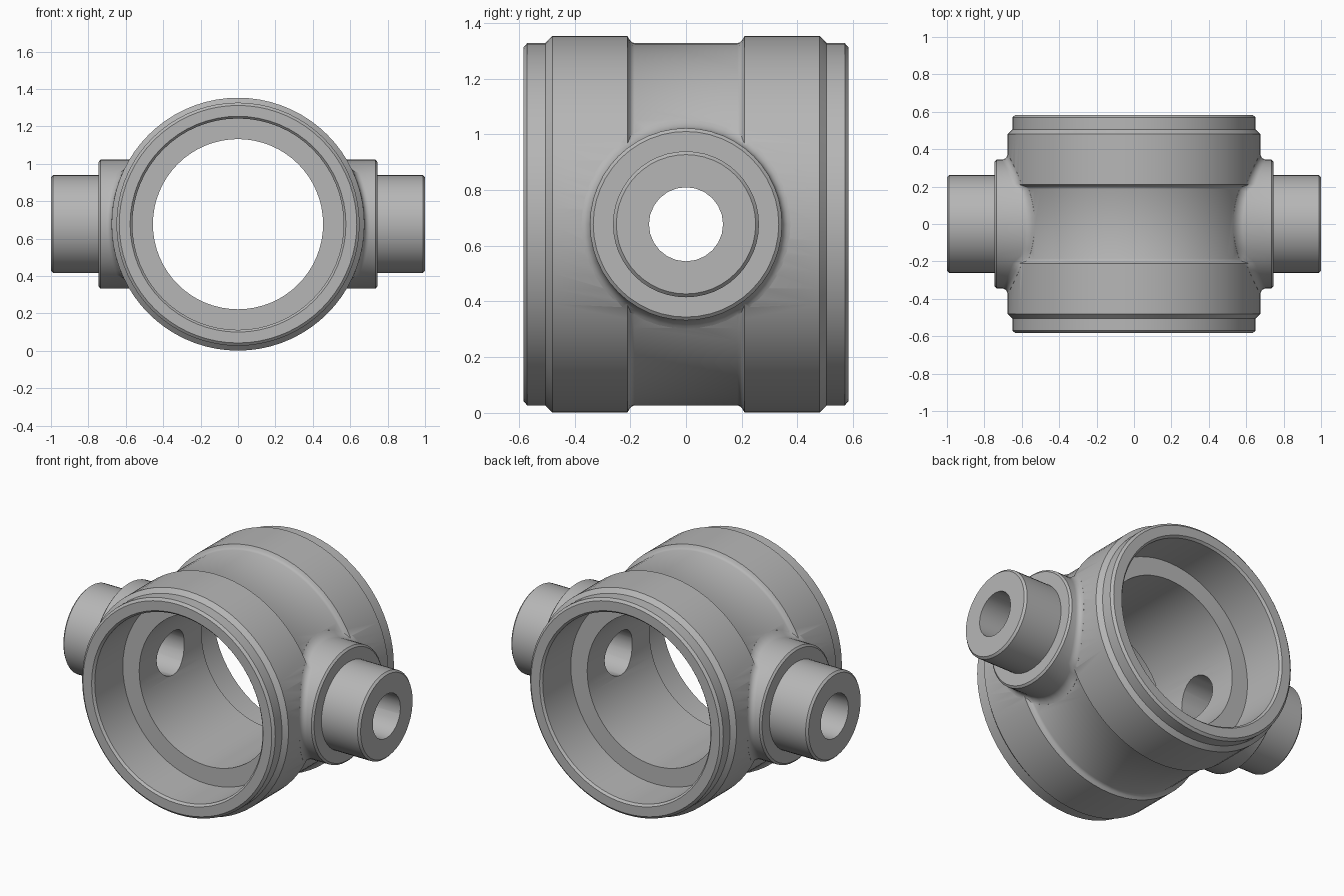
import bpy, bmesh
from math import cos, sin, pi, tau, sqrt, radians

cube = bpy.data.objects.get("Cube")
if cube:
    bpy.data.objects.remove(cube, do_unlink=True)

AXIS_Z = 0.677        # height of both bore axes
CORE_R = 0.65         # body radius in the central groove
BAND_RISE = 0.026     # extra radius of the two raised bands
BOSS_R = 0.345
FILLET = 0.03

metal = bpy.data.materials.new("steel grey")
metal.use_nodes = True
colour = (0.47, 0.47, 0.47, 1)
metal.diffuse_color = colour
metal.node_tree.nodes["Principled BSDF"].inputs["Base Color"].default_value = colour


def loft(name, rings):
    """Closed solid through a list of equally sized rings of points."""
    bm = bmesh.new()
    loops = [[bm.verts.new(p) for p in ring] for ring in rings]
    n = len(loops[0])
    for a, b in zip(loops, loops[1:]):
        for i in range(n):
            j = (i + 1) % n
            bm.faces.new((a[i], a[j], b[j], b[i]))
    bm.faces.new(loops[0])
    bm.faces.new(loops[-1])
    bmesh.ops.recalc_face_normals(bm, faces=bm.faces)
    mesh = bpy.data.meshes.new(name)
    bm.to_mesh(mesh)
    bm.free()
    mesh.materials.append(metal)
    obj = bpy.data.objects.new(name, mesh)
    bpy.context.collection.objects.link(obj)
    return obj


def ring_y(y, r, n):
    return [(r * cos(tau * i / n), y, AXIS_Z + r * sin(tau * i / n)) for i in range(n)]


def ring_x(x, r, n):
    return [(x, r * cos(tau * i / n), AXIS_Z + r * sin(tau * i / n)) for i in range(n)]


def mirrored(half):
    """Complete a profile of (y, radius) given from the front end to the middle."""
    return half + [(-y, r) for y, r in reversed(half)]


def body_radius(y):
    t = min(max((abs(y) - 0.185) / 0.025, 0), 1)
    return CORE_R + BAND_RISE * t * t


def body_ring(side, r, lift, n):
    """Ring around the side axis that follows the curved body surface."""
    ring = []
    for i in range(n):
        y, z = r * cos(tau * i / n), r * sin(tau * i / n)
        ring.append((side * (sqrt(body_radius(y) ** 2 - z * z) + lift), y, AXIS_Z + z))
    return ring


def combine(target, tool, operation):
    mod = target.modifiers.new("combine", 'BOOLEAN')
    mod.operation = operation
    mod.solver = 'EXACT'
    mod.object = tool
    bpy.context.view_layer.objects.active = target
    bpy.ops.object.modifier_apply(modifier=mod.name)
    bpy.data.objects.remove(tool, do_unlink=True)


# Main body: turned sleeve with stepped ends and a central groove
groove = [(y, body_radius(y)) for y in (-0.21, -0.205, -0.2, -0.195, -0.185)]
outer = [(-0.583, 0.635), (-0.57, 0.65), (-0.505, 0.65), (-0.48, 0.676)] + groove
body = loft("hub_body", [ring_y(y, r, 72) for y, r in mirrored(outer)])

# Side trunnions: filleted boss with a narrower chamfered stub
for side in (-1, 1):
    n = 48
    rings = [ring_x(side * 0.3, BOSS_R + FILLET, n),
             body_ring(side, BOSS_R + FILLET, -0.008, n)]
    for k in range(6):
        a = k / 5 * pi / 2
        rings.append(body_ring(side, BOSS_R + FILLET * (1 - sin(a)),
                               FILLET * (1 - cos(a)), n))
    for x, r in ((0.735, BOSS_R), (0.745, 0.333), (0.745, 0.262),
                 (0.988, 0.262), (1.0, 0.25)):
        rings.append(ring_x(side * x, r, n))
    combine(body, loft("trunnion", rings), 'UNION')

# Main bore with a chamfered counterbore at both ends
bore = [(-0.7, 0.577), (-0.583, 0.577), (-0.57, 0.565), (-0.3, 0.565), (-0.3, 0.455)]
combine(body, loft("bore_cutter", [ring_y(y, r, 64) for y, r in mirrored(bore)]),
        'DIFFERENCE')

# Cross hole through both trunnions
combine(body, loft("hole_cutter", [ring_x(x, 0.133, 24) for x in (-1.2, 1.2)]),
        'DIFFERENCE')

# Smooth turned surfaces, crisp machined edges
bpy.ops.object.select_all(action='DESELECT')
body.select_set(True)
bpy.context.view_layer.objects.active = body
bpy.ops.object.shade_smooth_by_angle(angle=radians(28))
